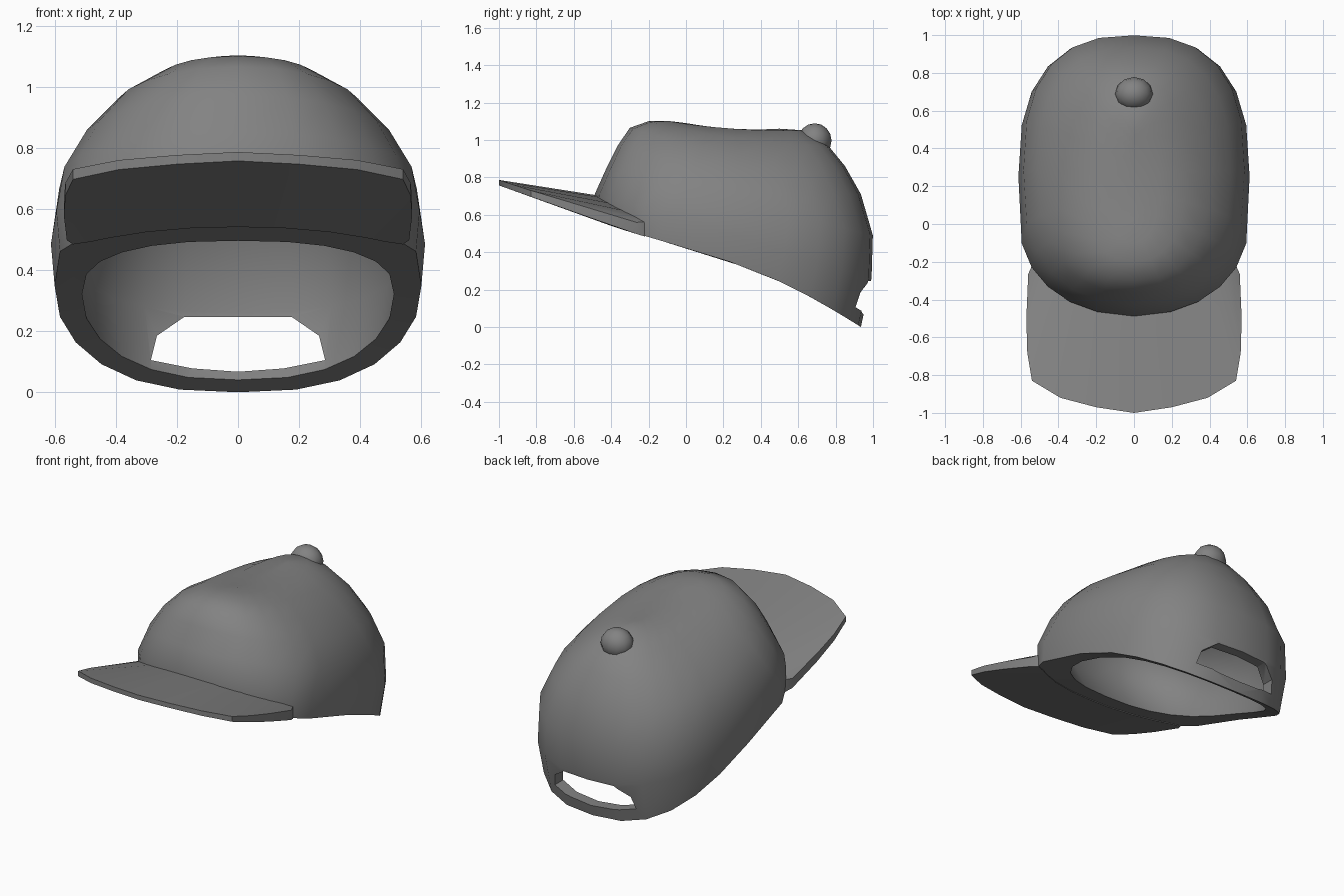
import bpy, bmesh
from math import cos, sin, pi, radians

if "Cube" in bpy.data.objects:
    bpy.data.objects.remove(bpy.data.objects["Cube"])

N = 24  # points round the crown
grey = bpy.data.materials.new("dark_grey")
grey.diffuse_color = (0.225, 0.225, 0.225, 1)
grey.use_nodes = True
grey.node_tree.nodes["Principled BSDF"].inputs["Base Color"].default_value = grey.diffuse_color


def finish(name, bm):
    bmesh.ops.remove_doubles(bm, verts=bm.verts, dist=0.0005)
    bmesh.ops.recalc_face_normals(bm, faces=bm.faces)
    me = bpy.data.meshes.new(name)
    bm.to_mesh(me)
    bm.free()
    me.materials.append(grey)
    ob = bpy.data.objects.new(name, me)
    bpy.context.collection.objects.link(ob)
    return ob


def smooth(ob, angle=38):
    bpy.ops.object.select_all(action='DESELECT')
    ob.select_set(True)
    bpy.context.view_layer.objects.active = ob
    bpy.ops.object.shade_smooth_by_angle(angle=radians(angle))


def rim_z(y):
    """Height of the lower edge: slopes to the back with a gentle upward bow."""
    t = min(1, max(0, (y + 0.465) / 1.4))
    return 0.567 * (1 - t) + 0.07 * sin(pi * t ** 1.4)


def ring(bm, yf, zf, yb, zb, w, n_front=2.5, n_back=2.5, pull=0.0):
    """Tilted rounded outline; the front is squarer and bowed by pull, high rings droop sideways."""
    out = []
    high = min(1, max(0, ((zf + zb) / 2 - 0.65) / 0.3))
    low = zb < 0.1
    for i in range(N):
        c, s = cos(2 * pi * i / N), sin(2 * pi * i / N)
        u = min(1, abs(c) ** 0.85)
        x = w * u * (1 if c > 0 else -1)
        n = n_back if s > 0 else n_front
        d = max(0, 1 - u ** n) ** (1 / n)
        t = 0.5 + 0.5 * d * (1 if s > 0 else -1)
        if s < 0:
            t += pull * x * x * d / (yb - yf)
        y = yf + (yb - yf) * t
        z = zf + (zb - zf) * t - high * (0.15 * x * x + 0.06 * t * (1 - t))
        out.append(bm.verts.new((x, y, rim_z(y) if low else z)))
    return out


def skin(bm, a, b):
    n = len(a)
    for i in range(n):
        j = (i + 1) % n
        bm.faces.new((a[i], a[j], b[j], b[i]))


# Crown: inner lining down to the rim, then the outer shell up to the top
# Each level: front y, front z, back y, back z, half width, squareness front/back, pull
inner = [(0.02, 1.03, 0.46, 0.99, 0.0), (-0.14, 1.03, 0.68, 0.92, 0.20),
         (-0.28, 0.93, 0.84, 0.70, 0.43), (-0.34, 0.82, 0.92, 0.49, 0.52),
         (-0.34, 0.67, 0.93, 0.26, 0.55), (-0.25, 0.488, 0.87, 0.038, 0.51)]
outer = [(-0.465, 0.567, 0.935, 0.0, 0.60, 6, 2.6, 0.6),
         (-0.488, 0.71, 0.992, 0.26, 0.612, 5, 2.6, 0.6),
         (-0.425, 0.85, 0.999, 0.49, 0.585, 3.5, 2.6, 0.5),
         (-0.365, 0.97, 0.935, 0.71, 0.51, 3, 2.5, 0.4),
         (-0.30, 1.065, 0.85, 0.86, 0.405, 2.6, 2.5, 0.3),
         (-0.20, 1.10, 0.76, 0.97, 0.275, 2.5, 2.5, 0.2),
         (-0.10, 1.102, 0.62, 1.052, 0.14), (0.0, 1.09, 0.5, 1.06, 0.0)]
bm = bmesh.new()
rings = [ring(bm, *lv) for lv in inner + outer]
for a, b in zip(rings, rings[1:]):
    skin(bm, a, b)
bmesh.ops.remove_doubles(bm, verts=bm.verts, dist=0.0005)
bmesh.ops.dissolve_degenerate(bm, edges=bm.edges, dist=0.0005)
crown = finish("crown", bm)

# Arched opening above the back strap
half = [(0.15, 0.078), (0.285, 0.105), (0.265, 0.185), (0.175, 0.247)]
prof = [(0, 0.067)] + half + [(-x, z) for x, z in reversed(half)]
bm = bmesh.new()
side_a = [bm.verts.new((x, 0.5, z)) for x, z in prof]
side_b = [bm.verts.new((x, 1.3, z)) for x, z in prof]
skin(bm, side_a, side_b)
bm.faces.new(side_a)
bm.faces.new(side_b)
cutter = finish("back_opening_cutter", bm)
cutter.hide_render = True
mod = crown.modifiers.new("back_opening", 'BOOLEAN')
mod.operation = 'DIFFERENCE'
mod.solver = 'EXACT'
mod.object = cutter
bpy.context.view_layer.objects.active = crown
bpy.ops.object.modifier_apply(modifier=mod.name)
bpy.data.objects.remove(cutter)
smooth(crown)

# Brim: flat underside, arched top that sinks into the crown
edge = [(0, -1.0), (0.2, -0.97), (0.39, -0.92), (0.54, -0.83),
        (0.565, -0.68), (0.57, -0.5), (0.56, -0.265)]
root = [(0, -0.40), (0.15, -0.39), (0.30, -0.35), (0.42, -0.29),
        (0.48, -0.25), (0.52, -0.23), (0.54, -0.22)]


def both(pts):
    return [(-x, y) for x, y in reversed(pts[1:])] + pts


def under(y):
    return 0.567 - 0.355 * (y + 0.465) if y < -0.465 else rim_z(y) - 0.003


def top(y):
    return 0.73 - (0.33 if y < -0.83 else 0.302) * (y + 0.83)


bm = bmesh.new()
e, r = both(edge), both(root)
rows = [[bm.verts.new((x, y, top(y))) for x, y in e],
        [bm.verts.new((x, y, 0.692 - 0.13 * (x / 0.54) ** 2)) for x, y in r],
        [bm.verts.new((x, y, under(y))) for x, y in r],
        [bm.verts.new((x, y, under(y))) for x, y in e]]
for k in range(4):
    a, b = rows[k], rows[(k + 1) % 4]
    for i in range(len(e) - 1):
        bm.faces.new((a[i], a[i + 1], b[i + 1], b[i]))
for end in (0, -1):
    bm.faces.new([row[end] for row in rows])
smooth(finish("brim", bm))

# Button on top
bpy.ops.mesh.primitive_uv_sphere_add(segments=12, ring_count=8, radius=0.1,
                                     location=(0, 0.688, 0.997))
button = bpy.context.object
button.name = "top_button"
button.scale = (1.0, 0.9, 0.92)
button.data.materials.append(grey)
smooth(button, 60)
